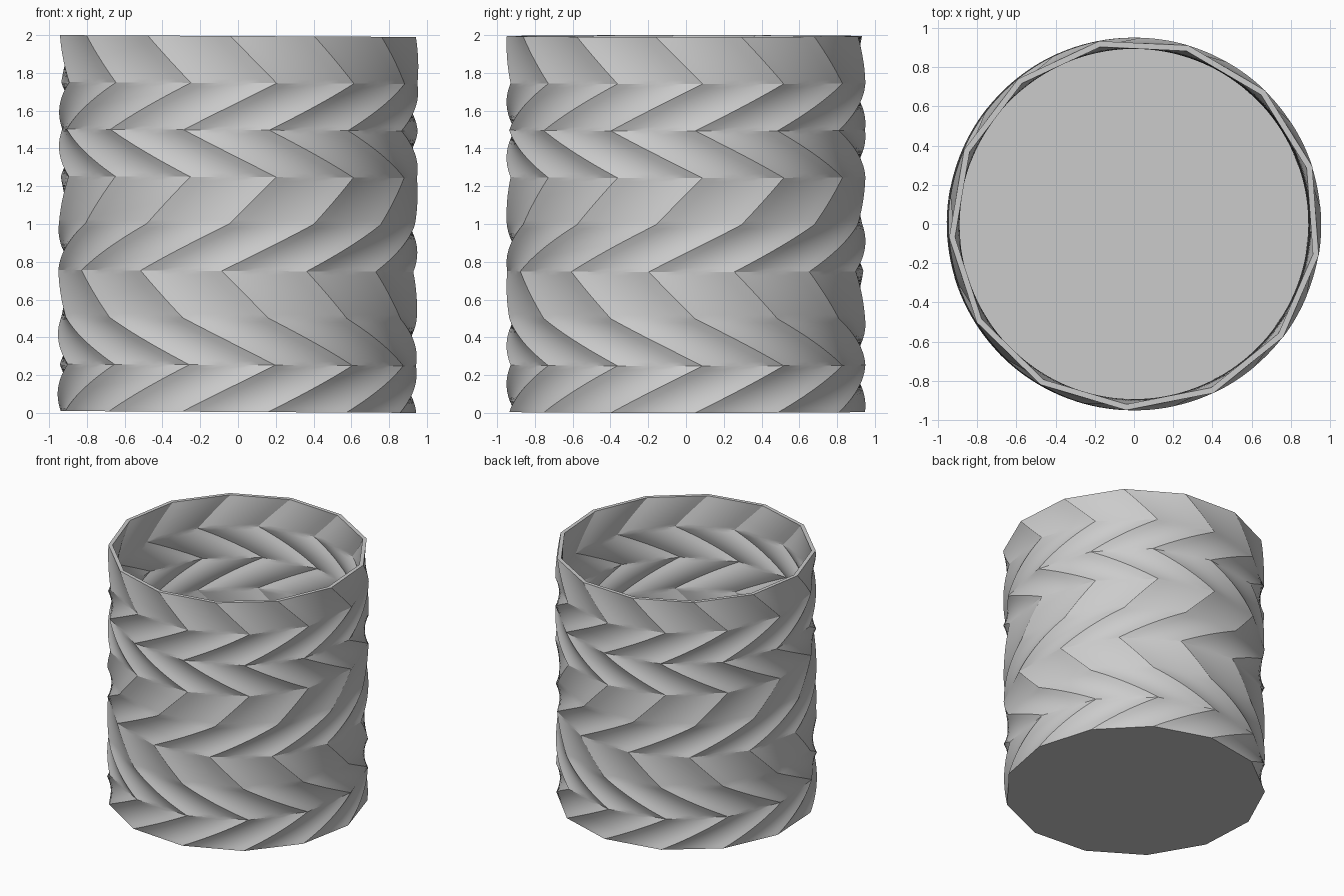
import bpy, bmesh, math
from mathutils import Matrix, Vector

SIDES, RADIUS, WALL, FLOOR, HEIGHT = 13, 0.95, 0.03, 0.03, 1.99
TWISTS = [30, -30, -15, 30, 15, -30, 30, -15]   # degrees turned in each band
START = -17.8
SLICES, EDGE_CUTS = 12, 6
BAND = HEIGHT / len(TWISTS)

cube = bpy.data.objects.get("Cube")
if cube:
    bpy.data.objects.remove(cube, do_unlink=True)


def turn_at(z):
    """Angle of the polygon at a height, turning evenly inside each band."""
    bands = z / BAND
    i = min(int(bands), len(TWISTS) - 1)
    return math.radians(START + sum(TWISTS[:i]) + TWISTS[i] * (bands - i))


def ring(bm, radius, z):
    """One polygon outline with its sides cut into short pieces."""
    a = turn_at(z)
    step = math.tau / SIDES
    corners = [Vector((radius * math.sin(a + k * step), -radius * math.cos(a + k * step), z))
               for k in range(SIDES)]
    return [bm.verts.new(p.lerp(corners[(k + 1) % SIDES], j / EDGE_CUTS))
            for k, p in enumerate(corners) for j in range(EDGE_CUTS)]


# Clay-grey material
grey = bpy.data.materials.new("light grey")
grey.use_nodes = True
colour = (0.6, 0.6, 0.6, 1)
grey.diffuse_color = colour
grey.node_tree.nodes["Principled BSDF"].inputs["Base Color"].default_value = colour

# Vase: up the outside, over the rim, down the inside to the floor
levels = [BAND * i / SLICES for i in range(len(TWISTS) * SLICES + 1)]
inner = [FLOOR] + [z for z in levels if z > FLOOR + 0.005]
bm = bmesh.new()
rings = [ring(bm, RADIUS, z) for z in levels]
rings += [ring(bm, RADIUS - WALL, z) for z in reversed(inner)]
count = SIDES * EDGE_CUTS
for low, high in zip(rings, rings[1:]):
    for i in range(count):
        j = (i + 1) % count
        bm.faces.new((low[i], low[j], high[j], high[i]))
bm.faces.new(rings[0][::-1])    # underside
bm.faces.new(rings[-1])         # inside floor

# Slight lean
lean = (Matrix.Translation((0, 0, 1)) @ Matrix.Rotation(math.radians(0.3), 4, "Y")
        @ Matrix.Translation((0, 0, -HEIGHT / 2)))
bm.transform(lean)
bmesh.ops.recalc_face_normals(bm, faces=bm.faces[:])

mesh = bpy.data.meshes.new("twisted_vase")
bm.to_mesh(mesh)
bm.free()
mesh.materials.append(grey)
vase = bpy.data.objects.new("twisted_vase", mesh)
bpy.context.collection.objects.link(vase)

# Smooth bands with crisp folds
bpy.ops.object.select_all(action="DESELECT")
vase.select_set(True)
bpy.context.view_layer.objects.active = vase
bpy.ops.object.shade_smooth_by_angle(angle=math.radians(20))
